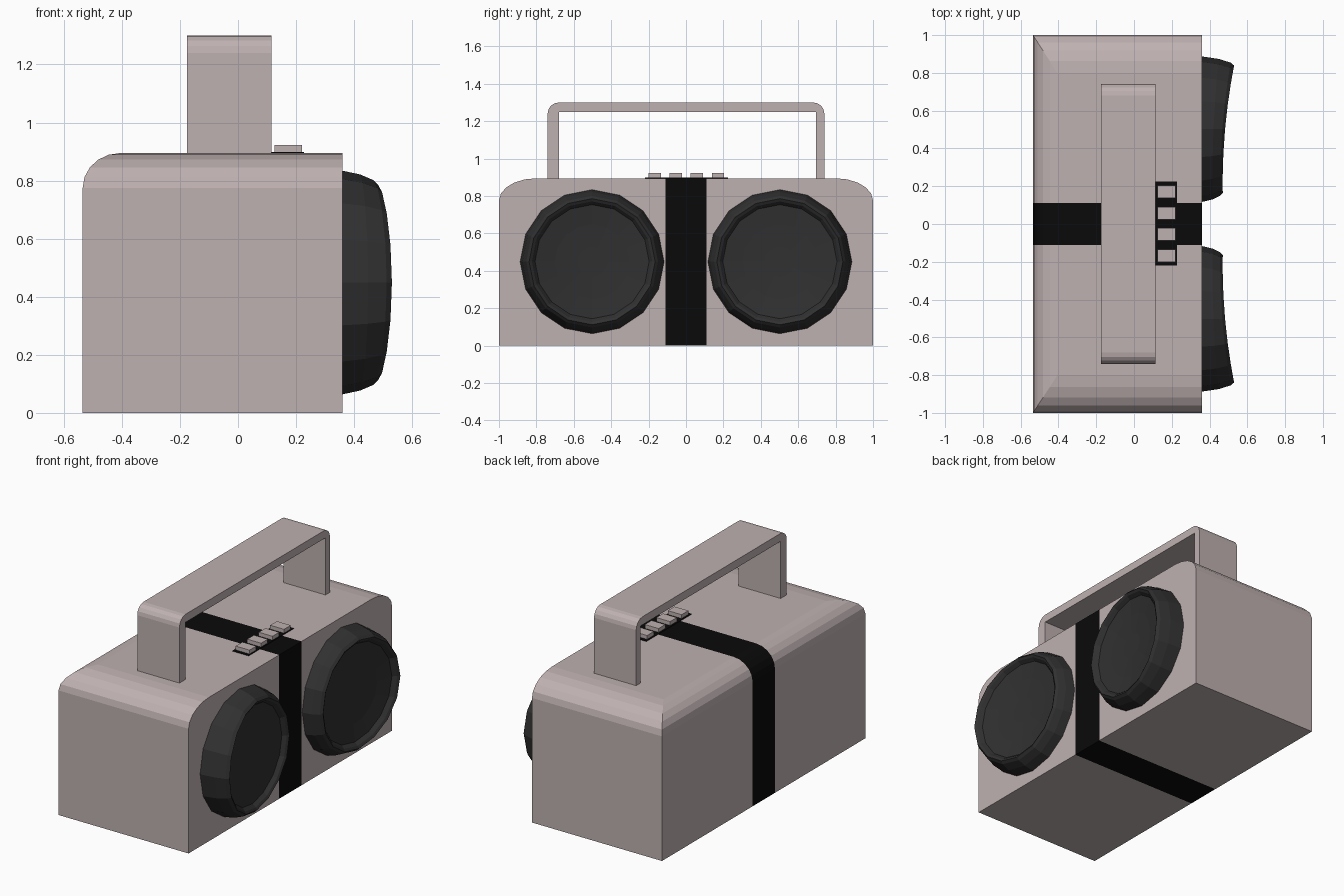
import bpy, bmesh
from math import sin, cos, pi

if "Cube" in bpy.data.objects:
    bpy.data.objects.remove(bpy.data.objects["Cube"])


def material(name, rgb):
    m = bpy.data.materials.new(name)
    m.diffuse_color = (*rgb, 1)
    m.use_nodes = True
    m.node_tree.nodes["Principled BSDF"].inputs["Base Color"].default_value = m.diffuse_color
    return m


SHELL = material("shell", (0.52, 0.44, 0.44))
BLACK = material("black_trim", (0.003, 0.003, 0.003))
DARK = material("speaker_dark", (0.03, 0.03, 0.03))


def add_object(name, bm, *mats):
    bmesh.ops.recalc_face_normals(bm, faces=bm.faces)
    mesh = bpy.data.meshes.new(name)
    bm.to_mesh(mesh)
    bm.free()
    for m in mats:
        mesh.materials.append(m)
    ob = bpy.data.objects.new(name, mesh)
    bpy.context.collection.objects.link(ob)
    return ob


def loft(bm, rings):
    # Skin a stack of closed rings, with both ends capped
    rings = [[bm.verts.new(p) for p in r] for r in rings]
    n = len(rings[0])
    for a, b in zip(rings, rings[1:]):
        for i in range(n):
            j = (i + 1) % n
            bm.faces.new((a[i], a[j], b[j], b[i]))
    bm.faces.new(rings[0])
    bm.faces.new(rings[-1])


def box(name, x0, x1, y0, y1, z0, z1, mat):
    bm = bmesh.new()
    loft(bm, [[(x0, y0, z), (x1, y0, z), (x1, y1, z), (x0, y1, z)] for z in (z0, z1)])
    return add_object(name, bm, mat)


# Body: flat speaker side, rounded top edges on the other three sides
def body_ring(z, dx, dy):
    return [(-0.535 + dx, -1 + dy, z), (0.36, -1 + dy, z),
            (0.36, 1 - dy, z), (-0.535 + dx, 1 - dy, z)]


rings = [body_ring(0, 0, 0)]
for i in range(6):
    a = i / 5 * pi / 2
    rings.append(body_ring(0.775 + 0.12 * sin(a), 0.13 * (1 - cos(a)), 0.2 * (1 - cos(a))))
bm = bmesh.new()
loft(bm, rings)

# Central black stripe wrapping the body
for y in (-0.11, 0.11):
    bmesh.ops.bisect_plane(bm, geom=bm.verts[:] + bm.edges[:] + bm.faces[:],
                           plane_co=(0, y, 0), plane_no=(0, 1, 0))
for f in bm.faces:
    if abs(f.calc_center_median().y) < 0.1:
        f.material_index = 1
add_object("body", bm, SHELL, BLACK)

# Handle: flat arch, rounded outside corners, square inside
outer = [(-0.74, 0.89)]
for side, start in ((-1, pi), (1, pi / 2)):
    for i in range(5):
        a = start - i / 4 * pi / 2
        outer.append((side * 0.68 + 0.06 * cos(a), 1.24 + 0.06 * sin(a)))
outline = outer + [(0.74, 0.89), (0.695, 0.89), (0.695, 1.25), (-0.68, 1.25), (-0.68, 0.89)]
bm = bmesh.new()
loft(bm, [[(x, y, z) for y, z in outline] for x in (-0.175, 0.115)])
add_object("handle", bm, SHELL)

# Button strip and four buttons
box("button_panel", 0.115, 0.227, -0.22, 0.225, 0.88, 0.898, BLACK)
for i in range(4):
    y = -0.168 + i * 0.113
    box(f"button_{i + 1}", 0.125, 0.22, y - 0.033, y + 0.033, 0.89, 0.922, SHELL)

# Speakers: dished 16-sided cones whose faces flare toward the ends
# profile: radius, fraction of full depth, added depth
profile = [(0.388, 0, -0.01), (0.385, 0, 0), (0.372, 0.5, 0), (0.352, 0.88, 0), (0.337, 1, 0),
           (0.322, 1, -0.008), (0.305, 1, -0.03), (0.2, 1, -0.04), (0.08, 1, -0.045)]
rings = []
for r, frac, add in profile:
    ring = []
    for i in range(16):
        a = i * pi / 8
        t = r * cos(a) / 0.337
        depth = 0.122 + 0.03 * t + 0.018 * t * t
        ring.append((0.36 + frac * depth + add, 0.502 + r * cos(a), 0.449 + r * sin(a)))
    rings.append(ring)
bm = bmesh.new()
loft(bm, rings)
speakers = add_object("speakers", bm, DARK)
speakers.modifiers.new("mirror", 'MIRROR').use_axis = (False, True, False)
